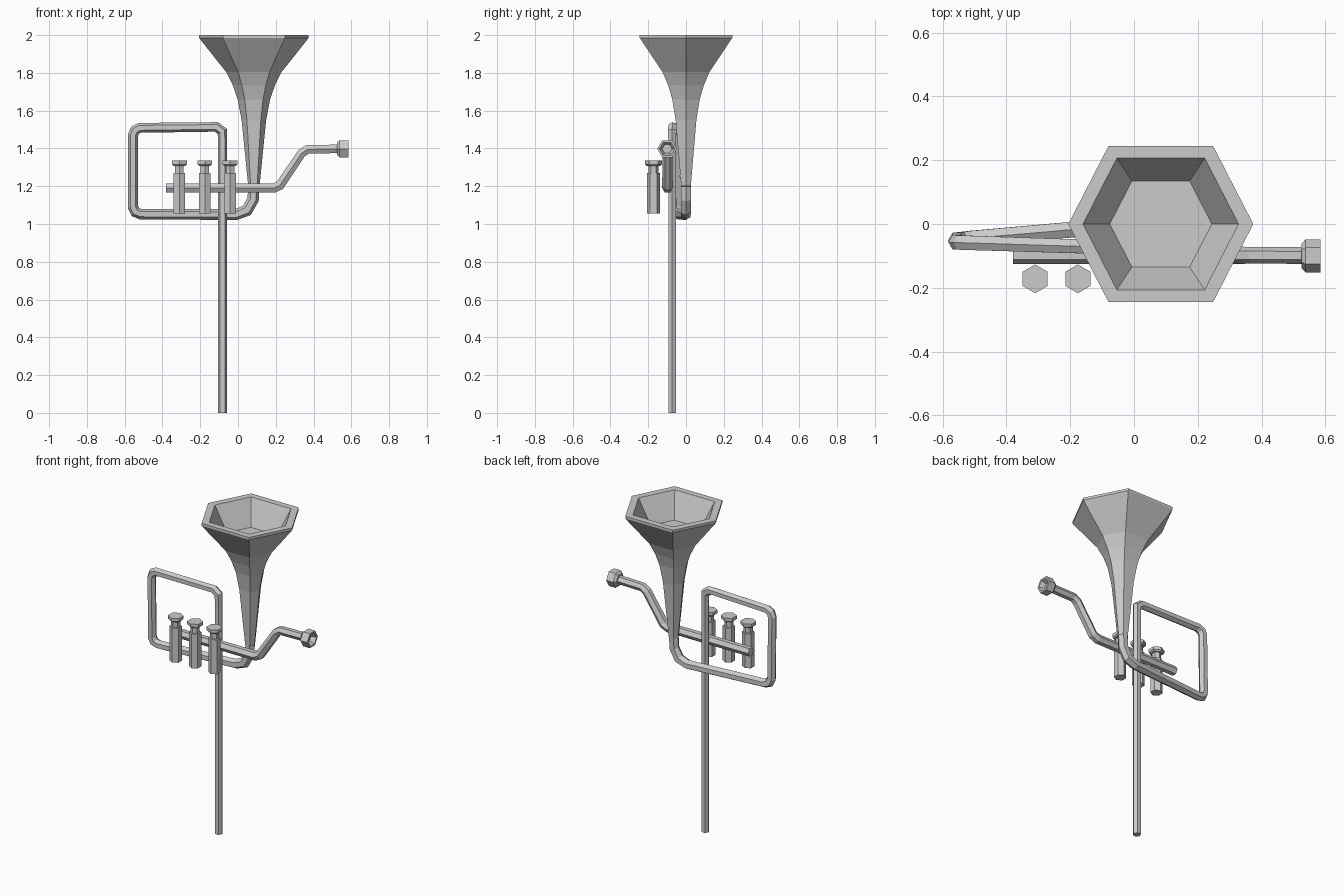
import bpy, bmesh, math
from mathutils import Vector

if "Cube" in bpy.data.objects:
    bpy.data.objects.remove(bpy.data.objects["Cube"])


def loft(name, rings):
    """Skin a list of equal-sized rings and cap both ends."""
    bm = bmesh.new()
    vs = [[bm.verts.new(p) for p in ring] for ring in rings]
    n = len(vs[0])
    for a, b in zip(vs, vs[1:]):
        for i in range(n):
            j = (i + 1) % n
            bm.faces.new((a[i], a[j], b[j], b[i]))
    bm.faces.new(vs[0])
    bm.faces.new(vs[-1])
    bmesh.ops.recalc_face_normals(bm, faces=bm.faces)
    mesh = bpy.data.meshes.new(name)
    bm.to_mesh(mesh)
    bm.free()
    ob = bpy.data.objects.new(name, mesh)
    bpy.context.collection.objects.link(ob)
    return ob


def hexagon(c, u, v, r):
    """Six points around c, with corners along +-u."""
    return [Vector(c) + u * (r * math.cos(k * math.pi / 3)) + v * (r * math.sin(k * math.pi / 3))
            for k in range(6)]


def tube(name, path, corner_in_plane):
    """Mitred six-sided pipe along points (x, y, z, radius) lying near the xz plane."""
    pts = [Vector(p[:3]) for p in path]
    side = Vector((0, 1, 0))
    rings = []
    for i, p in enumerate(pts):
        d_in = (p - pts[max(i - 1, 0)]).normalized()
        d_out = (pts[min(i + 1, len(pts) - 1)] - p).normalized()
        t = (d_in + d_out).normalized()
        mid = side.cross(t).normalized()
        if 0 < i < len(pts) - 1:
            mid /= max(t.dot(d_out), 0.5)
        u, v = (mid, side) if corner_in_plane else (side, mid)
        rings.append(hexagon(p, u, v, path[i][3]))
    return loft(name, rings)


X, Y, Z = Vector((1, 0, 0)), Vector((0, 1, 0)), Vector((0, 0, 1))

# Bell: recessed cup, thick rim, flared outside (radius, height)
bell_profile = [(0.16, 1.85), (0.244, 2.0), (0.29, 2.0), (0.29, 1.985), (0.215, 1.89),
                (0.147, 1.805), (0.112, 1.735), (0.086, 1.66), (0.065, 1.55),
                (0.048, 1.38), (0.03, 1.2)]
outline = [(1, 0), (0.565, 0.845), (-0.565, 0.845), (-1, 0), (-0.565, -0.845), (0.565, -0.845)]
loft("bell", [[(0.084 + r * a, r * b, z) for a, b in outline] for r, z in bell_profile])

# Main tubing: bow under the bell, rectangular loop, then long straight stem
tube("main_tubing", [
    (0.084, 0, 1.2, 0.03), (0.08, 0, 1.13, 0.03), (0.047, 0, 1.072, 0.03), (-0.01, -0.002, 1.05, 0.029),
    (-0.515, -0.045, 1.052, 0.027), (-0.543, -0.049, 1.063, 0.027), (-0.556, -0.051, 1.09, 0.027),
    (-0.556, -0.057, 1.47, 0.026), (-0.545, -0.058, 1.496, 0.026), (-0.52, -0.059, 1.509, 0.026),
    (-0.115, -0.072, 1.514, 0.025), (-0.083, -0.073, 1.49, 0.025),
    (-0.082, -0.073, 1.45, 0.024), (-0.082, -0.073, 0, 0.024)], True)

# Lead pipe
tube("lead_pipe", [
    (-0.38, -0.098, 1.19, 0.028), (0.19, -0.098, 1.19, 0.028), (0.222, -0.098, 1.205, 0.028),
    (0.337, -0.098, 1.375, 0.027), (0.367, -0.098, 1.395, 0.026), (0.54, -0.099, 1.398, 0.026)], False)

# Mouthpiece with hollow cup
loft("mouthpiece", [hexagon((x, -0.1, 1.398), Y, Z, r) for x, r in
                    [(0.525, 0.038), (0.538, 0.052), (0.585, 0.052), (0.585, 0.04), (0.555, 0.026)]])

# Three valves: body, stem and finger button
for i in range(3):
    x = -0.31 + 0.134 * i
    for part, prof in (("body", [(1.055, 0.035), (1.27, 0.035)]),
                       ("stem", [(1.265, 0.026), (1.315, 0.026)]),
                       ("button", [(1.308, 0.036), (1.316, 0.045), (1.335, 0.045)])):
        loft(f"valve_{part}_{i + 1}", [hexagon((x, -0.172, z), Y, X, r) for z, r in prof])
